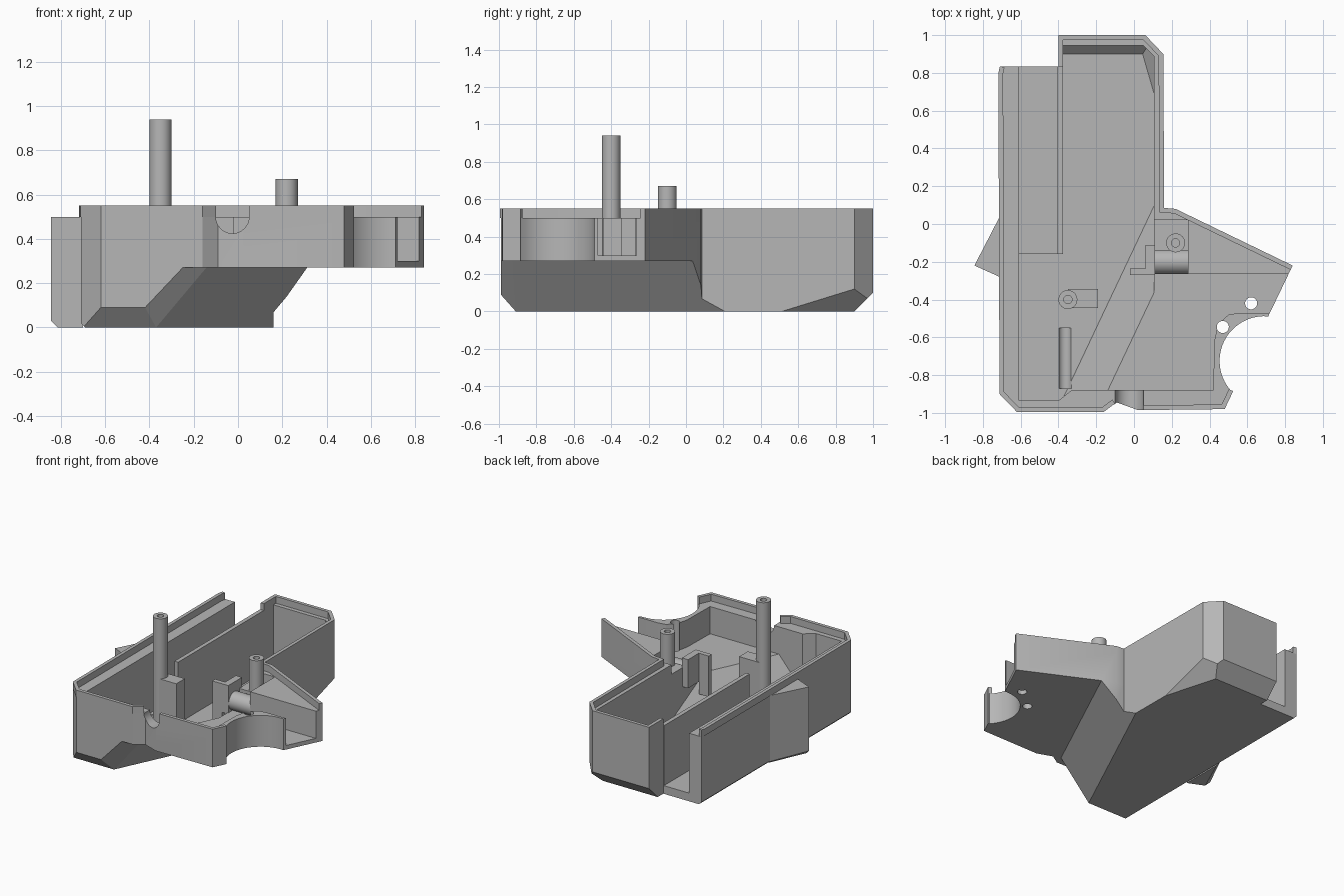
import bpy, bmesh, math
from mathutils import Vector

if "Cube" in bpy.data.objects:
    bpy.data.objects.remove(bpy.data.objects["Cube"])

grey = bpy.data.materials.new("light_grey")
grey.diffuse_color = (0.47, 0.47, 0.47, 1)
grey.use_nodes = True
grey.node_tree.nodes["Principled BSDF"].inputs["Base Color"].default_value = grey.diffuse_color


def finish(name, bm):
    bmesh.ops.recalc_face_normals(bm, faces=bm.faces)
    me = bpy.data.meshes.new(name)
    bm.to_mesh(me)
    bm.free()
    me.materials.append(grey)
    ob = bpy.data.objects.new(name, me)
    bpy.context.collection.objects.link(ob)
    return ob


def prism(name, pts, z0, z1, cuts=()):
    """Extruded outline; each cut is three points of a plane, the lower side is removed."""
    bm = bmesh.new()
    f = bm.faces.new([bm.verts.new((x, y, z0)) for x, y in pts])
    r = bmesh.ops.extrude_face_region(bm, geom=[f])
    bmesh.ops.translate(bm, vec=(0, 0, z1 - z0),
                        verts=[v for v in r["geom"] if isinstance(v, bmesh.types.BMVert)])
    bmesh.ops.recalc_face_normals(bm, faces=bm.faces)
    for a, b, c in cuts:
        a, b, c = Vector(a), Vector(b), Vector(c)
        n = (b - a).cross(c - a).normalized()
        if n.z < 0:
            n = -n
        bmesh.ops.bisect_plane(bm, geom=bm.verts[:] + bm.edges[:] + bm.faces[:], dist=1e-5,
                               plane_co=a, plane_no=n, clear_inner=True)
        bmesh.ops.holes_fill(bm, edges=[e for e in bm.edges if e.is_boundary], sides=0)
    return finish(name, bm)


def box(name, x0, x1, y0, y1, z0, z1):
    return prism(name, [(x0, y0), (x1, y0), (x1, y1), (x0, y1)], z0, z1)


def rod(name, p0, p1, r, n=32):
    p0, p1 = Vector(p0), Vector(p1)
    bm = bmesh.new()
    bmesh.ops.create_cone(bm, cap_ends=True, segments=n, radius1=r, radius2=r, depth=(p1 - p0).length)
    bm.transform((p1 - p0).to_track_quat("Z", "Y").to_matrix().to_4x4())
    bmesh.ops.translate(bm, verts=bm.verts, vec=(p0 + p1) / 2)
    return finish(name, bm)


def boolean(ob, tools, op="DIFFERENCE"):
    for t in tools:
        m = ob.modifiers.new("bool", "BOOLEAN")
        m.operation, m.object, m.solver = op, t, "EXACT"
        bpy.context.view_layer.update()
        me = bpy.data.meshes.new_from_object(ob.evaluated_get(bpy.context.evaluated_depsgraph_get()))
        ob.modifiers.clear()
        ob.data = me
        bpy.data.objects.remove(t)


def strip(name, path, w, z0, z1):
    """Thin wall of width w on the left-hand side of an open path."""
    p = [Vector(q) for q in path]
    inner = []
    for i, q in enumerate(p):
        ns = []
        for a, b in ((i - 1, i), (i, i + 1)):
            if a >= 0 and b < len(p):
                d = (p[b] - p[a]).normalized()
                ns.append(Vector((-d.y, d.x)))
        m = sum(ns, Vector((0, 0))).normalized()
        inner.append(q + m * w / m.dot(ns[0]))
    return prism(name, [tuple(q) for q in p + inner[::-1]], z0, z1)


# Plan outlines
front_left = [(-0.71, -0.9), (-0.62, -0.99), (-0.16, -0.99), (-0.09, -0.945)]
front_right = [(0.02, -0.985), (0.48, -0.98), (0.525, -0.885)]
arc = [(0.69 + 0.237 * math.cos(math.radians(a)), -0.725 + 0.237 * math.sin(math.radians(a)))
       for a in [222 - i * 137 / 20 for i in range(21)]]
back = [(0.84, -0.22), (0.22, 0.08), (0.16, 0.085), (0.155, 0.9), (0.06, 1.0), (-0.40, 1.0), (-0.40, 0.835)]
left_end = [(-0.71, 0.835)]


def planes(dz):
    """Underside: long slope, slope facet, front and back chamfers, back corner."""
    tri = [[(-0.37, -0.91, 0), (0.16, 0.21, 0), (-0.14, -0.92, 0.27)],
           [(-0.42, -0.99, 0.09), (-0.25, -0.99, 0.27), (-0.37, -0.91, 0)],
           [(0, -0.91, 0), (1, -0.91, 0), (0, -0.99, 0.09)],
           [(0, 0.9, 0), (1, 0.9, 0), (0, 1.0, 0.1)],
           [(0.155, 0.52, 0), (0.155, 0.9, 0.12), (0.04, 0.92, 0)]]
    return [[(x, y, z + dz) for x, y, z in t] for t in tri]


# Housing: deep tank below, wider slab above
housing = prism("housing", front_left + front_right + arc + back + left_end, 0.27, 0.5)
tank = prism("tank", front_left + front_right + back + left_end, 0, 0.27,
             planes(0) + [[(-0.71, 0, 0.02), (-0.71, 1, 0.02), (-0.69, 0, 0)]])
boolean(housing, [tank], "UNION")

# Hollows: deep chamber, side channel open at the back, upper level
inner_back = [(0.105, 0.89), (0.05, 0.945), (-0.375, 0.945), (-0.375, -0.16)]
corner = [(-0.61, -0.935), (-0.40, -0.935), (-0.33, -0.88)]
slope_cuts = planes(0.05)
deep = prism("deep", corner + [(0.105, -0.88)] + inner_back + [(-0.61, -0.16)], 0.05, 0.45,
             [slope_cuts[0], slope_cuts[3], slope_cuts[4]])
channel = box("channel", -0.61, -0.405, -0.3, 0.95, 0.06, 0.7)
upper = prism("upper", corner + [(0.42, -0.88), (0.425, -0.62), (0.445, -0.53), (0.5, -0.48), (0.56, -0.47),
                                 (0.95, -0.47), (0.95, -0.265), (0.285, -0.265), (0.285, 0.02), (0.105, 0.02)]
              + inner_back + [(-0.61, -0.16)], 0.30, 0.7)
notch = rod("notch", (-0.025, -1.1, 0.5), (-0.025, -0.8, 0.5), 0.075)
holes = [rod("hole", (x, y, 0.1), (x, y, 0.7), 0.032) for x, y in ((0.62, -0.42), (0.47, -0.545))]
groove = rod("groove", (-0.365, -0.87, 0.065), (-0.365, -0.55, 0.065), 0.035)
boolean(housing, [deep, channel, upper, notch, groove] + holes)

# Raised lip along the outer walls
strip("lip_left", [(-0.71, 0.835), (-0.718, 0.8), (-0.712, -0.9), (-0.62, -0.995), (-0.16, -0.995),
                   (-0.1, -0.95)], 0.025, 0.5, 0.55)
strip("lip_front", [(0.05, -0.985), (0.48, -0.98), (0.525, -0.885)], 0.025, 0.5, 0.55)
strip("lip_back", back, 0.025, 0.5, 0.55)

# Outer wedge on the left wall
prism("side_wedge", [(-0.70, 0.06), (-0.845, -0.22), (-0.70, -0.285)], 0, 0.5,
      [[(-0.845, -0.22, 0.03), (-0.80, -0.12, 0.03), (-0.815, -0.234, 0)]])

# Screw posts with blind holes, and their bases
for name, x, y, z0, z1 in (("tall_post", -0.35, -0.40, 0.04, 0.94), ("short_post", 0.22, -0.10, 0.29, 0.67)):
    post = rod(name, (x, y, z0), (x, y, z1), 0.05)
    boolean(post, [rod("bore", (x, y, z1 - 0.15), (x, y, z1 + 0.1), 0.022, 20)])
box("tall_post_block", -0.35, -0.19, -0.445, -0.345, 0.04, 0.5)
box("short_post_base", 0.105, 0.287, -0.14, 0.03, 0.29, 0.43)

# Bearing tube and its bracket
rod("cross_tube", (0.06, -0.2, 0.365), (0.287, -0.2, 0.365), 0.066)
box("bracket_plate", 0.06, 0.11, -0.27, -0.11, 0.29, 0.5)
box("bracket_foot", -0.02, 0.06, -0.27, -0.235, 0.2, 0.5)

# Smooth only the round faces
for ob in bpy.context.scene.objects:
    ob.select_set(True)
bpy.context.view_layer.objects.active = housing
bpy.ops.object.shade_smooth_by_angle(angle=math.radians(25))
